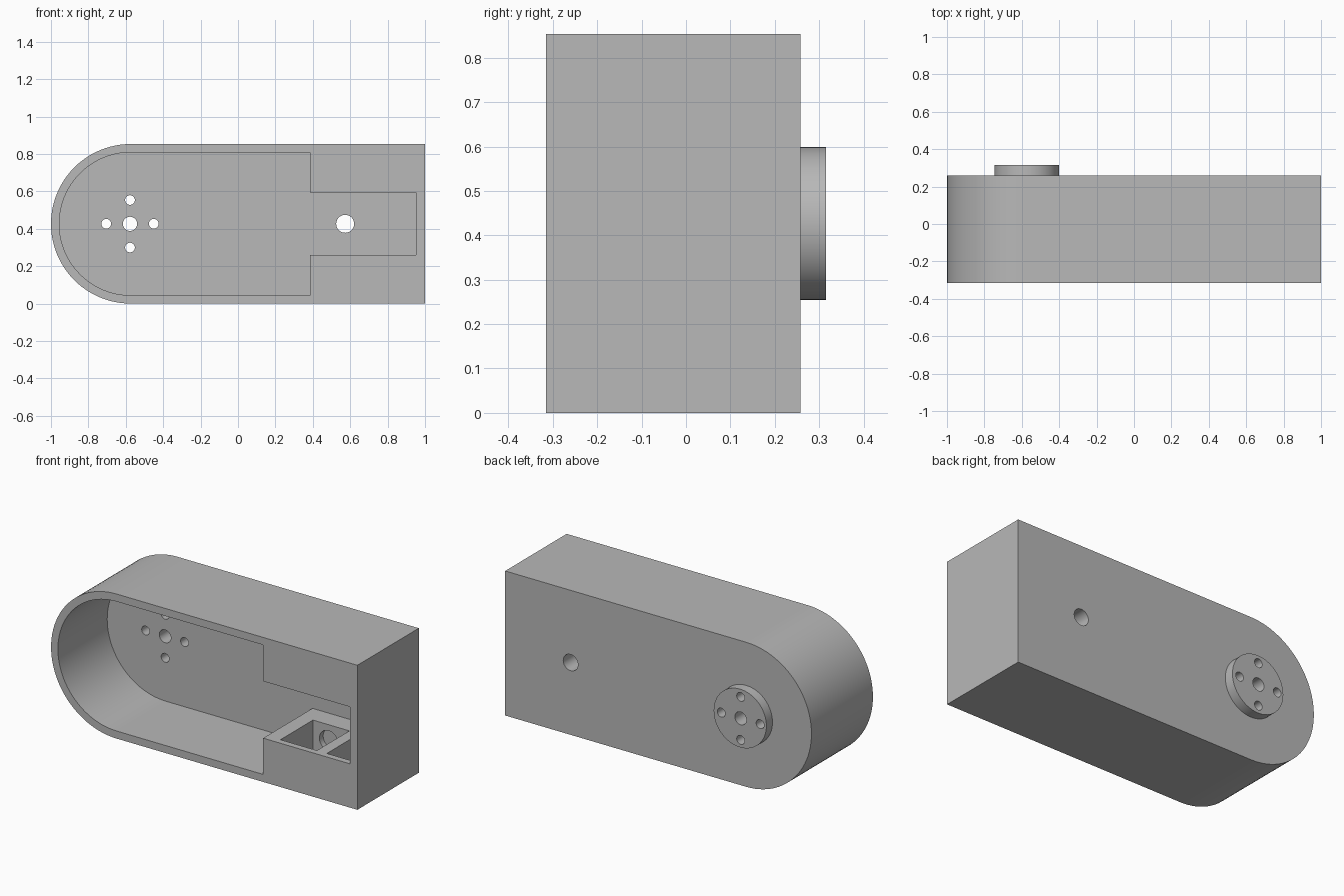
import bpy, bmesh, math

cube = bpy.data.objects.get("Cube")
if cube:
    bpy.data.objects.remove(cube, do_unlink=True)

grey = bpy.data.materials.new("plain_grey")
grey.use_nodes = True
colour = (0.48, 0.48, 0.48, 1)
grey.diffuse_color = colour
grey.node_tree.nodes["Principled BSDF"].inputs["Base Color"].default_value = colour

FRONT, BACK, FLOOR, BOSS = -0.315, 0.258, 0.145, 0.315
MID = 0.4265           # height of the centre line
AXLE = -0.5735         # centre of the rounded end


def prism(name, outline, y0, y1):
    """Extrude an (x, z) outline from y0 to y1."""
    bm = bmesh.new()
    rings = [[bm.verts.new((x, y, z)) for x, z in outline] for y in (y0, y1)]
    bm.faces.new(rings[0])
    bm.faces.new(rings[1][::-1])
    n = len(outline)
    for i in range(n):
        j = (i + 1) % n
        bm.faces.new((rings[0][i], rings[1][i], rings[1][j], rings[0][j]))
    bmesh.ops.recalc_face_normals(bm, faces=bm.faces)
    mesh = bpy.data.meshes.new(name)
    bm.to_mesh(mesh)
    bm.free()
    mesh.materials.append(grey)
    obj = bpy.data.objects.new(name, mesh)
    bpy.context.collection.objects.link(obj)
    return obj


def arc(x, z, r, start, end, steps):
    return [(x + r * math.cos(a), z + r * math.sin(a))
            for a in (start + (end - start) * i / steps for i in range(steps + 1))]


def disc(name, x, z, r, y0, y1, steps=32):
    return prism(name, arc(x, z, r, 0, math.tau, steps)[:-1], y0, y1)


def box(name, x0, x1, z0, z1, y0, y1):
    return prism(name, [(x0, z0), (x1, z0), (x1, z1), (x0, z1)], y0, y1)


def round_end(r):
    return arc(AXLE, MID, r, math.pi / 2, math.pi * 1.5, 48)


def combine(target, tool, operation):
    mod = target.modifiers.new(tool.name, 'BOOLEAN')
    mod.operation, mod.solver, mod.object = operation, 'EXACT', tool
    bpy.context.view_layer.objects.active = target
    bpy.ops.object.modifier_apply(modifier=mod.name)
    bpy.data.objects.remove(tool, do_unlink=True)


# Outer shell with one rounded end, and the round boss on its back
housing = prism("housing", round_end(MID) + [(1, 0), (1, 2 * MID)], FRONT, BACK)
combine(housing, disc("boss", AXLE, MID, 0.172, 0.2, BOSS, 64), 'UNION')

# Main cavity, narrowing to a slot between the two corner blocks
r, slot = 0.382, 0.168
cavity = round_end(r) + [(0.385, MID - r), (0.385, MID - slot), (0.953, MID - slot),
                         (0.953, MID + slot), (0.385, MID + slot), (0.385, MID + r)]
cutters = [prism("cavity", cavity, -0.4, FLOOR)]

# Wells reaching from the slot into both corner blocks
for x0, x1 in ((0.472, 0.71), (0.775, 0.953)):
    cutters.append(box("well", x0, x1, MID - r, MID + r, -0.278, 0.025))
for side in (-1, 1):
    cutters.append(disc("blind_hole", 0.574, MID + side * 0.263, 0.06, 0, 0.06))

# Through holes: drive centre, four screws, and the pin hole
cutters.append(disc("pin_hole", 0.573, MID, 0.048, 0, 0.4))
cutters.append(disc("axle_hole", AXLE - 0.004, MID, 0.038, 0, 0.4))
for i in range(4):
    a = i * math.pi / 2
    cutters.append(disc("screw_hole", AXLE - 0.004 + 0.127 * math.cos(a),
                        MID + 0.127 * math.sin(a), 0.026, 0, 0.4))
for cutter in cutters:
    combine(housing, cutter, 'DIFFERENCE')

bpy.ops.object.select_all(action='DESELECT')
housing.select_set(True)
bpy.context.view_layer.objects.active = housing
bpy.ops.object.shade_smooth_by_angle(angle=math.radians(30))
